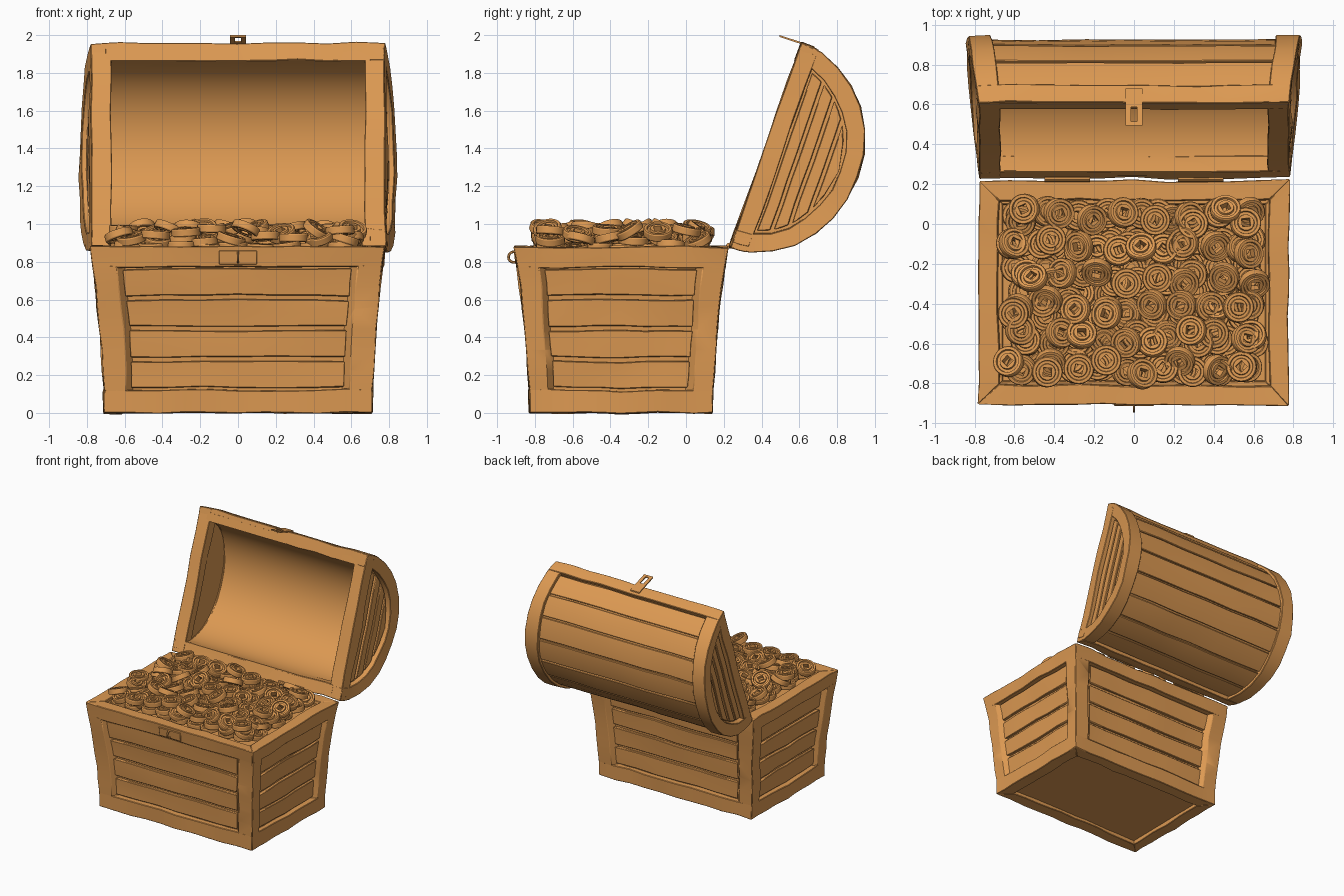
import bpy, bmesh, math, random
from mathutils import Vector, Matrix, noise

old = bpy.data.objects.get("Cube")
if old:
    bpy.data.objects.remove(old)
rng = random.Random(4)

wood = bpy.data.materials.new("warm_brown")
wood.use_nodes = True
COLOUR = (0.72, 0.32, 0.085, 1)
wood.diffuse_color = COLOUR
wood.node_tree.nodes["Principled BSDF"].inputs["Base Color"].default_value = COLOUR


def lerp(a, b, k):
    return a + (b - a) * k


def finish(name, bm, bevel=0):
    bmesh.ops.recalc_face_normals(bm, faces=bm.faces)
    mesh = bpy.data.meshes.new(name)
    bm.to_mesh(mesh)
    bm.free()
    mesh.materials.append(wood)
    ob = bpy.data.objects.new(name, mesh)
    bpy.context.collection.objects.link(ob)
    bpy.ops.object.select_all(action='DESELECT')
    ob.select_set(True)
    bpy.context.view_layer.objects.active = ob
    bpy.ops.object.shade_smooth_by_angle(angle=math.radians(25))
    if bevel:
        mod = ob.modifiers.new("worn_edges", 'BEVEL')
        mod.width, mod.segments, mod.limit_method = bevel, 1, 'ANGLE'
        mod.angle_limit = math.radians(50)
    return ob


def block(name, warp, nu=1, nv=1, wobble=0.0, bevel=0.004):
    """Closed unit box, gridded in u and v, bent into place by warp(u, v, w)."""
    bm = bmesh.new()
    n = (nu, nv, 1)
    for a, b, c in ((0, 1, 2), (1, 2, 0), (2, 0, 1)):
        for side in (0, 1):
            def corner(i, j):
                p = [0, 0, 0]
                p[a], p[b], p[c] = i / n[a], j / n[b], side
                return bm.verts.new(p)
            rows = [[corner(i, j) for j in range(n[b] + 1)] for i in range(n[a] + 1)]
            for i in range(n[a]):
                for j in range(n[b]):
                    bm.faces.new((rows[i][j], rows[i + 1][j], rows[i + 1][j + 1], rows[i][j + 1]))
    bmesh.ops.remove_doubles(bm, verts=bm.verts, dist=1e-5)
    for v in bm.verts:
        p = Vector(warp(*v.co))
        v.co = p + noise.noise_vector(p * 5) * wobble
    return finish(name, bm, bevel)


# Chest body: four flared sides, u runs along a side, d is depth below the surface
BODY_Y, RIM = -0.345, 0.88


def side_point(side, u, z, d):
    flare = (max(z, 0) / RIM) ** 1.6
    hx, hy = 0.71 + 0.07 * flare - d, 0.485 + 0.08 * flare - d
    x, y = {"front": (u * hx, -hy), "back": (-u * hx, hy),
            "left": (hx, u * hy), "right": (-hx, -u * hy)}[side]
    return x, BODY_Y + y, z


def side_block(name, side, u0, u1, z0, z1, d0, d1, nu=1, nv=1, wobble=0.0):
    return block(name, lambda u, v, w: side_point(side, lerp(u0, u1, u), lerp(z0, z1, v), lerp(d0, d1, w)),
                 nu, nv, wobble)


for side in ("front", "back", "left", "right"):
    e = 0.83 if side in ("front", "back") else 0.79
    side_block(side + "_top_rail", side, -1, 1, 0.77, RIM, 0, 0.1, 10, 2, 0.012)
    side_block(side + "_bottom_rail", side, -1, 1, 0, 0.12, 0, 0.1, 10, 1, 0.012)
    for end, u0, u1 in (("start", -1, -e), ("finish", e, 1)):
        side_block(f"{side}_{end}_post", side, u0, u1, 0.11, 0.78, 0, 0.06, 1, 6, 0.012)
    for i in range(4):
        z = 0.125 + i * 0.163
        side_block(f"{side}_plank_{i + 1}", side, -e + 0.012, e - 0.012, z + 0.008, z + 0.148,
                   0.022 + rng.uniform(0, 0.008), 0.06, 6, 2, 0.010)

block("chest_core", lambda u, v, w: (lerp(-1, 1, u) * (side_point("left", 0, v * 0.84, 0.045)[0]),
      lerp(side_point("front", 0, v * 0.84, 0.045)[1], side_point("back", 0, v * 0.84, 0.045)[1], w),
      0.03 + v * 0.81), 1, 8, 0, 0)

# Inner lip round the coin opening
for side in ("front", "back", "left", "right"):
    side_block(side + "_inner_lip", side, -1, 1, 0.8, 0.86, 0.09, 0.118)

# Lid: s runs from hinge to clasp, t away from the opening
A, B = 0.5725, 0.52
HINGE = Vector((0, 0.23, 0.88))
ALONG, OUT = Vector((0, 0.332, 0.943)), Vector((0, 0.943, -0.332))


def lid_point(x, s, t):
    return HINGE + ALONG * s + OUT * t + Vector((x * (1 + 0.077 * t / B), 0, 0))


def arc_block(name, x0, x1, a0, a1, d0, d1, nx=1, na=1, wobble=0.0, bevel=0.004):
    def warp(u, v, w):
        ang, d = lerp(a0, a1, v), lerp(d0, d1, w)
        return lid_point(lerp(x0, x1, u), A - (A - d) * math.cos(ang), (B - d) * math.sin(ang))
    return block(name, warp, nx, na, wobble, bevel)


def end_block(name, x0, x1, t0, t1, d, wobble=0.0, n=2):
    """Strip of a lid end, cut to the arch inset by d."""
    def warp(u, v, w):
        t = lerp(t0, t1, v)
        reach = (A - d) * math.sqrt(max(0, 1 - (t / (B - d)) ** 2))
        return lid_point(lerp(x0, x1, w), A + reach * lerp(-1, 1, u), t)
    return block(name, warp, 6, n, wobble)


EDGE = 0.19
arc_block("lid_lining", -0.7, 0.7, 0, math.pi, 0.035, 0.1, 1, 32, 0, 0)
arc_block("lid_hinge_rail", -0.78, 0.78, 0, EDGE, 0, 0.1, 10, 2, 0.012)
arc_block("lid_clasp_rail", -0.78, 0.78, math.pi - EDGE, math.pi, 0, 0.1, 10, 2, 0.012)
step = (math.pi - 2 * EDGE) / 8
for i in range(8):
    a = EDGE + i * step
    arc_block(f"lid_plank_{i + 1}", -0.68, 0.68, a + 0.012, a + step - 0.012,
              0.018 + rng.uniform(0, 0.006), 0.06, 6, 2, 0.008)
for name, m in (("left", 1), ("right", -1)):
    arc_block(name + "_lid_band", m * 0.67, m * 0.78, 0, math.pi, 0, 0.1, 1, 14, 0.012)
    end_block(name + "_lid_sill", m * 0.67, m * 0.78, 0, 0.1, 0.03, 0.012)
    end_block(name + "_lid_end", m * 0.68, m * 0.735, 0.01, 0.455, 0.06, 0, 12)
    for i in range(4):
        t = 0.105 + i * 0.08
        end_block(f"{name}_lid_end_plank_{i + 1}", m * 0.7, m * (0.758 - rng.uniform(0, 0.006)),
                  t + 0.006, t + 0.068, 0.115, 0.006)

# Hinges
for name, m in (("left", 1), ("right", -1)):
    bm = bmesh.new()
    bmesh.ops.create_cone(bm, cap_ends=True, segments=10, radius1=0.016, radius2=0.016, depth=0.23,
                          matrix=Matrix.Translation((m * 0.335, 0.228, 0.885)) @ Matrix.Rotation(math.pi / 2, 4, 'Y'))
    finish(name + "_hinge", bm)

# Slotted hasp on the lid
TIP, ROOT = Vector((0, 0.495, 1.99)), Vector((0, 0.68, 1.93))


def hasp(name, x0, x1, k0, k1):
    block(name, lambda u, v, w: TIP.lerp(ROOT, lerp(k0, k1, v)) + Vector((lerp(x0, x1, u), 0, 0.01 * w)), bevel=0)


hasp("hasp_plate", -0.042, 0.042, 0.5, 1)
hasp("hasp_tip", -0.042, 0.042, 0, 0.1)
hasp("hasp_left_bar", 0.015, 0.042, 0.1, 0.5)
hasp("hasp_right_bar", -0.042, -0.015, 0.1, 0.5)

# Lock plate and staple on the front
side_block("lock_plate", "front", -0.13, 0.13, 0.785, 0.86, -0.006, 0.004)
bm = bmesh.new()
RING, TUBE = 16, 6
loop = []
for i in range(RING):
    a = 2 * math.pi * i / RING
    for j in range(TUBE):
        b = 2 * math.pi * j / TUBE
        r = 0.028 + 0.007 * math.cos(b)
        loop.append(bm.verts.new((0.007 * math.sin(b), -0.912 + r * math.cos(a), 0.825 + r * math.sin(a))))
for i in range(RING):
    for j in range(TUBE):
        k, q = (i + 1) % RING, (j + 1) % TUBE
        bm.faces.new([loop[x * TUBE + y] for x, y in ((i, j), (k, j), (k, q), (i, q))])
finish("staple", bm)

# Coins: raised rim, sunken face, raised collar, square hole
SEG, HALF = 24, 0.021
FACE = ((0.048, 0.9), (0.043, 0.55), (0.057, 0.9), (0.073, 1), (0.077, 0.7))


def add_coin(bm, matrix):
    profile = [(0.021, -1), (0.021, 1), (0.040, 1), (0.043, 0.5), (0.056, 0.5), (0.059, 1), (0.073, 1), (0.077, 0.7)]
    profile += [(r, -h) for r, h in reversed(profile[2:])]
    rings = []
    for k, (r, h) in enumerate(profile):
        ring = []
        for i in range(SEG):
            a = 2 * math.pi * (i + 0.0) / SEG
            c, s = math.cos(a), math.sin(a)
            q = r / max(abs(c), abs(s)) if k < 2 else r
            ring.append(bm.verts.new(matrix @ Vector((q * c, q * s, h * HALF))))
        rings.append(ring)
    for k in range(len(rings)):
        p, q = rings[k], rings[(k + 1) % len(rings)]
        for i in range(SEG):
            j = (i + 1) % SEG
            bm.faces.new((p[i], p[j], q[j], q[i]))


def coin_layer(name, nx, ny, z, rise, tilt, shift):
    bm = bmesh.new()
    for i in range(nx):
        for j in range(ny):
            off = 0.02 * (1 if j % 2 else -1)
            x = lerp(-0.57, 0.57, i / (nx - 1)) + off + rng.uniform(-shift, shift)
            y = lerp(-0.72, 0.04, j / (ny - 1)) + rng.uniform(-shift, shift)
            m = Matrix.Translation((x, y, z + rng.uniform(0, rise)))
            m = m @ Matrix.Rotation(rng.uniform(0, 2 * math.pi), 4, 'Z')
            m = m @ Matrix.Rotation(rng.uniform(0, tilt), 4, 'X')
            m = m @ Matrix.Rotation(rng.uniform(0, 2 * math.pi), 4, 'Z')
            add_coin(bm, m)
    finish(name, bm)


coin_layer("lower_coins", 9, 7, 0.865, 0.02, 0.2, 0.01)
coin_layer("middle_coins", 9, 6, 0.905, 0.03, 0.5, 0.03)
coin_layer("upper_coins", 8, 6, 0.94, 0.04, 0.65, 0.04)
